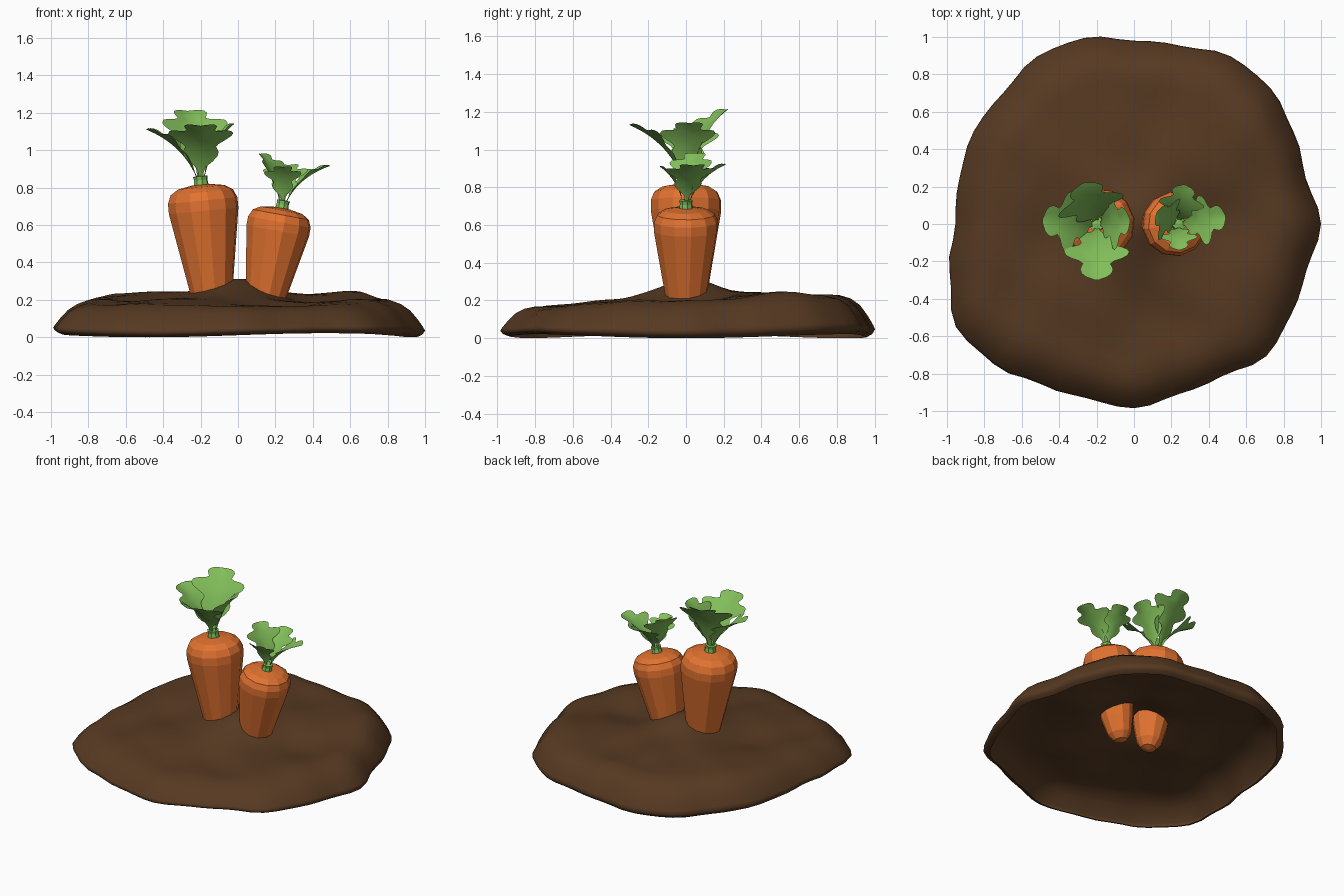
import bpy, bmesh, math
from mathutils import Vector, Matrix

if "Cube" in bpy.data.objects:
    bpy.data.objects.remove(bpy.data.objects["Cube"])


def material(name, color):
    m = bpy.data.materials.new(name)
    m.diffuse_color = (*color, 1)
    m.use_nodes = True
    m.node_tree.nodes["Principled BSDF"].inputs["Base Color"].default_value = m.diffuse_color
    return m


SOIL = material("soil", (0.095, 0.042, 0.016))
ORANGE = material("orange", (0.76, 0.17, 0.03))
GREEN = material("green", (0.22, 0.51, 0.10))


def make(name, bm, mat, smooth):
    bmesh.ops.remove_doubles(bm, verts=bm.verts, dist=1e-5)
    me = bpy.data.meshes.new(name)
    bm.to_mesh(me)
    bm.free()
    me.materials.append(mat)
    for p in me.polygons:
        p.use_smooth = smooth
    ob = bpy.data.objects.new(name, me)
    bpy.context.collection.objects.link(ob)
    return ob


def skin(bm, rows, closed):
    """Join successive rows of points with quads."""
    vs = [[bm.verts.new(p) for p in r] for r in rows]
    n = len(rows[0])
    for a, b in zip(vs, vs[1:]):
        for i in range(n if closed else n - 1):
            j = (i + 1) % n
            bm.faces.new((a[i], a[j], b[j], b[i]))


# Soil mound: open-bottomed shell with an irregular outline
OUTLINE = [1.0, .95, .985, 1.03, 1.035, .985, .98, 1.03, 1.035, .99, .99, .965,
           .955, 1.02, 1.10, 1.06, .99, .965, .985, .94, .94, 1.0, .97, .955]
# x, y, height, spread
BUMPS = [(0, .02, .075, .13), (0, 0, .03, .3), (.45, 0, -.04, .15), (-.65, .35, .02, .2),
         (.62, .45, .025, .2), (.2, -.5, -.025, .12), (-.25, -.35, .015, .2), (-.1, .35, .02, .25),
         (.1, .65, -.015, .15), (-.45, -.05, -.015, .12), (.6, -.35, .015, .15)]
# fraction of radius, fraction of height
RIM = [(i / 16, 1) for i in range(13)] + [(.81, .99), (.87, .9), (.92, .74), (.96, .5), (.99, .28),
                                          (1, .18), (.985, .07), (.955, 0)]


def outline(a):
    f = a / (2 * math.pi) * 24
    i = int(f)
    t = (1 - math.cos((f - i) * math.pi)) / 2
    return OUTLINE[i % 24] * (1 - t) + OUTLINE[(i + 1) % 24] * t


def ground(x, y):
    h = .197 + .04 * y + .007 * math.sin(9 * x + 2) * math.cos(8 * y + 1)
    h += .005 * math.sin(14 * x + 5 * y) * math.sin(13 * y - 4 * x + 1)
    return h + sum(b * math.exp(-((x - u) ** 2 + (y - v) ** 2) / (2 * s * s)) for u, v, b, s in BUMPS)


rows = []
for s, f in RIM:
    row = []
    for k in range(72):
        a = 2 * math.pi * k / 72
        r = outline(a) * s
        x, y = r * math.cos(a), r * math.sin(a)
        row.append((x, y, ground(x, y) * f + .022 * (1 - f) * math.sin(1.5 * a) ** 2))
    rows.append(row)
bm = bmesh.new()
skin(bm, rows, True)
bmesh.ops.dissolve_degenerate(bm, dist=1e-5, edges=bm.edges)
bmesh.ops.recalc_face_normals(bm, faces=bm.faces)
make("soil_mound", bm, SOIL, True)


# Lathe helper for carrot roots and stems
def lathe(name, profile, sides, mat, xform):
    bm = bmesh.new()
    skin(bm, [[xform @ Vector((r * math.cos(a), r * math.sin(a), z))
               for a in (2 * math.pi * (k + .3) / sides for k in range(sides))]
              for r, z in profile], True)
    bmesh.ops.dissolve_degenerate(bm, dist=1e-5, edges=bm.edges)
    bmesh.ops.recalc_face_normals(bm, faces=bm.faces)
    return make(name, bm, mat, False)


# Root profile measured downwards from the crown
ROOT = [(0, -.765), (.05, -.75), (.085, -.70), (.113, -.58), (.187, -.14),
        (.187, -.085), (.168, -.04), (.125, -.013), (.05, 0), (0, 0)]
STEM = [(0, -.01), (.042, -.01), (.036, .025), (.04, .045), (0, .05)]
# Leaf half width along its length: small, middle and end lobes
LEAF = [(0, .03), (.12, .04), (.17, .07), (.22, .16), (.28, .22), (.34, .235), (.4, .215), (.44, .2),
        (.48, .23), (.52, .32), (.57, .40), (.62, .425), (.68, .40), (.72, .33), (.75, .23), (.79, .18),
        (.83, .2), (.88, .215), (.93, .195), (.97, .14), (1, .03)]


def leaf(name, base, tip):
    d = tip - base
    out = Vector((d.x, d.y, 0))
    side = Vector((-d.y, d.x, 0)).normalized()
    mid = base + out * .27 + Vector((0, 0, d.z * .7))
    rows = []
    for t, w in LEAF:
        c = base * (1 - t) ** 2 + mid * 2 * t * (1 - t) + tip * t * t
        tan = ((mid - base) * (1 - t) + (tip - mid) * t).normalized()
        up = tan.cross(side)
        if up.z < 0:
            up = -up
        w *= d.length
        # lobes sweep forward slightly and fold up along the midrib
        rows.append([c + side * w * k + up * w * .25 * abs(k) + tan * w * .3 * abs(k) * (1 - t)
                     for k in (-1, -.5, 0, .5, 1)])
    bm = bmesh.new()
    skin(bm, rows, False)
    make(name, bm, GREEN, True)


# name, crown position, lean, root width scale, root length scale, leaf tips
CARROTS = [
    ("large", (-.197, 0, .815), -5.5, 1.01, 1.0,
     [(-.2, -.30, 1.13), (-.27, .22, 1.21), (-.49, .02, 1.11), (-.02, .02, 1.14)]),
    ("small", (.235, 0, .69), 10.5, .92, .88,
     [(.49, .04, .915), (.12, .06, .98), (.24, -.14, .91), (.27, .21, .92)]),
]
for name, crown, lean, w, l, tips in CARROTS:
    place = Matrix.Translation(crown) @ Matrix.Rotation(math.radians(lean), 4, 'Y')
    lathe(name + "_carrot_root", [(r * w, z * l) for r, z in ROOT], 12, ORANGE, place)
    lathe(name + "_carrot_stem", [(r * w, z * w) for r, z in STEM], 8, GREEN, place)
    base = place @ Vector((0, 0, .02))
    for i, tip in enumerate(tips):
        out = Vector((tip[0] - base.x, tip[1] - base.y, 0)).normalized()
        leaf(f"{name}_carrot_leaf_{i + 1}", base + out * .015, Vector(tip))
